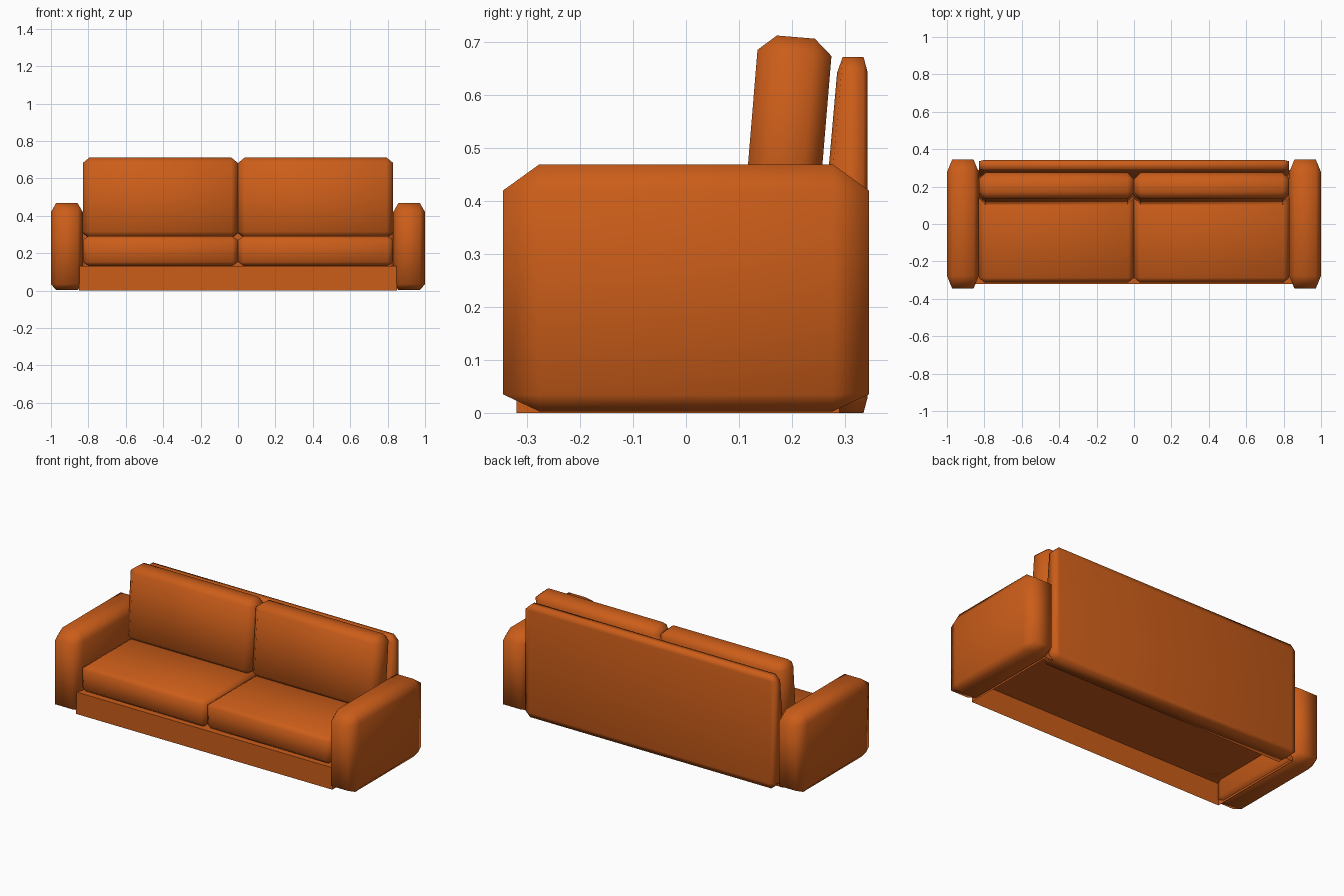
import bpy, bmesh, math
from mathutils import Vector

if "Cube" in bpy.data.objects:
    bpy.data.objects.remove(bpy.data.objects["Cube"])

fabric = bpy.data.materials.new("orange_fabric")
fabric.diffuse_color = (0.6, 0.11, 0.01, 1)
fabric.use_nodes = True
fabric.node_tree.nodes["Principled BSDF"].inputs["Base Color"].default_value = fabric.diffuse_color


def finish(bm, name, angle=180):
    bmesh.ops.recalc_face_normals(bm, faces=bm.faces)
    me = bpy.data.meshes.new(name)
    bm.to_mesh(me)
    bm.free()
    ob = bpy.data.objects.new(name, me)
    bpy.context.collection.objects.link(ob)
    me.materials.append(fabric)
    bpy.ops.object.select_all(action='DESELECT')
    ob.select_set(True)
    bpy.context.view_layer.objects.active = ob
    bpy.ops.object.shade_smooth_by_angle(angle=math.radians(angle))
    return ob


def padded_box(lo, hi, bevel, low=1.0):
    """Box with one-step chamfers, sized per axis; low scales the bottom chamfer."""
    lo, hi = Vector(lo), Vector(hi)
    bm = bmesh.new()
    for sx in (0, 1):
        for sy in (0, 1):
            for sz in (0, 1):
                signs = (sx, sy, sz)
                for axis in range(3):
                    p = Vector()
                    for i, s in enumerate(signs):
                        b = 0 if i == axis else bevel[i]
                        if i == 2 and not sz:
                            b *= low
                        p[i] = hi[i] - b if s else lo[i] + b
                    bm.verts.new(p)
    bmesh.ops.convex_hull(bm, input=bm.verts)
    bmesh.ops.dissolve_limit(bm, angle_limit=0.01, verts=bm.verts, edges=bm.edges)
    return bm


# base: box with an open bottom
bm = bmesh.new()
bmesh.ops.create_cube(bm, size=1)
for v in bm.verts:
    v.co = (v.co.x * 1.7, v.co.y * 0.61 - 0.015, (v.co.z + 0.5) * 0.132)
bmesh.ops.delete(bm, geom=[f for f in bm.faces if f.calc_center_median().z < 0.01],
                 context='FACES_ONLY')
finish(bm, "base", 30)

# back panel, upright behind and leaning in front
bm = padded_box((-0.83, 0.27, 0), (0.83, 0.343, 0.672), (0.03, 0.008, 0.03))
for v in bm.verts:
    if v.co.y < 0.3:
        v.co.y += 0.088 * (v.co.z - 0.47)
finish(bm, "back_panel")

for side, x0, x1 in (("left", -0.83, 0), ("right", 0, 0.83)):
    # seat cushion
    finish(padded_box((x0, -0.312, 0.132), (x1, 0.25, 0.292), (0.03, 0.025, 0.022)),
           side + "_seat_cushion")
    # back cushion, leaning backwards
    cush = finish(padded_box((x0, -0.07, -0.21), (x1, 0.07, 0.22), (0.036, 0.034, 0.03)),
                  side + "_back_cushion")
    cush.location = (0, 0.189, 0.49)
    cush.rotation_euler.x = -0.083
    # armrest
    a0, a1 = (-1, -0.83) if x0 < 0 else (0.83, 1)
    finish(padded_box((a0, -0.345, 0.003), (a1, 0.345, 0.469), (0.028, 0.068, 0.049), 0.65),
           side + "_armrest")
